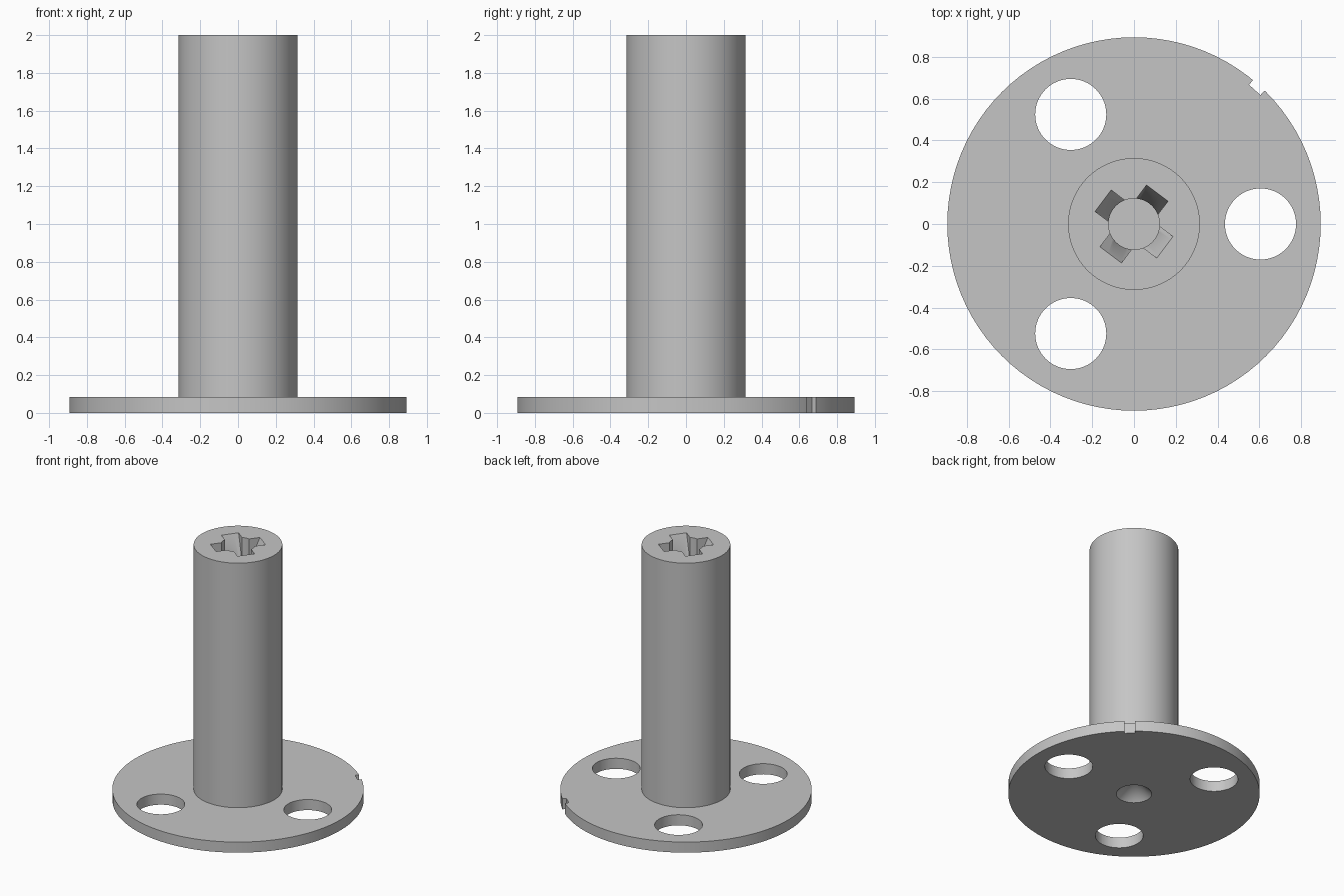
import bpy, bmesh, math
from mathutils import Matrix, Vector

if "Cube" in bpy.data.objects:
    bpy.data.objects.remove(bpy.data.objects["Cube"], do_unlink=True)

PLATE_R, PLATE_H = 0.893, 0.083
SHAFT_R, TOP = 0.315, 2.0
BORE_R, BORE_FLOOR = 0.122, 1.78

steel = bpy.data.materials.new("grey metal")
steel.use_nodes = True
GREY = (0.56, 0.56, 0.56, 1)
steel.diffuse_color = GREY
steel.node_tree.nodes["Principled BSDF"].inputs["Base Color"].default_value = GREY


def make_object(name, bm):
    bmesh.ops.recalc_face_normals(bm, faces=bm.faces)
    mesh = bpy.data.meshes.new(name)
    bm.to_mesh(mesh)
    bm.free()
    mesh.materials.append(steel)
    obj = bpy.data.objects.new(name, mesh)
    bpy.context.collection.objects.link(obj)
    return obj


def cylinder(name, radius, low, high, x=0, y=0):
    bm = bmesh.new()
    bmesh.ops.create_cone(bm, cap_ends=True, segments=64, radius1=radius, radius2=radius,
                          depth=high - low,
                          matrix=Matrix.Translation((x, y, (low + high) / 2)))
    return make_object(name, bm)


def prism(name, profile, half_width, angle):
    """Extrude a radius/height profile sideways, then turn it about z."""
    bm = bmesh.new()
    face = bm.faces.new([bm.verts.new((r, -half_width, z)) for r, z in profile])
    new = bmesh.ops.extrude_face_region(bm, geom=[face])["geom"]
    bmesh.ops.translate(bm, vec=(0, 2 * half_width, 0),
                        verts=[v for v in new if isinstance(v, bmesh.types.BMVert)])
    bm.transform(Matrix.Rotation(math.radians(angle), 4, "Z"))
    return make_object(name, bm)


def cut(target, cutter):
    mod = target.modifiers.new("cut", "BOOLEAN")
    mod.operation, mod.solver, mod.object = "DIFFERENCE", "EXACT", cutter
    bpy.context.view_layer.objects.active = target
    bpy.ops.object.modifier_apply(modifier=mod.name)
    bpy.data.objects.remove(cutter, do_unlink=True)


# Flange and shaft turned as one body, with a conical centre hole underneath
profile = [(0, 0.13), (0.126, 0), (PLATE_R, 0), (PLATE_R, PLATE_H),
           (SHAFT_R, PLATE_H), (SHAFT_R, TOP), (0, TOP)]
bm = bmesh.new()
verts = [bm.verts.new((r, 0, z)) for r, z in profile]
edges = [bm.edges.new(pair) for pair in zip(verts, verts[1:])]
bmesh.ops.spin(bm, geom=verts + edges, axis=(0, 0, 1), cent=(0, 0, 0),
               angle=math.tau, steps=96)
bmesh.ops.remove_doubles(bm, verts=bm.verts, dist=0.0001)
body = make_object("flanged_shaft", bm)

# Three mounting holes
for i in range(3):
    a = math.tau * i / 3
    cut(body, cylinder("hole_cutter", 0.17, -0.1, 0.2,
                       0.605 * math.cos(a), 0.605 * math.sin(a)))

# Locating notch in the rim
notch = [(0.863, -0.1), (1, -0.1), (1, 0.2), (0.863, 0.2)]
cut(body, prism("notch_cutter", notch, 0.037, 48))

# Cross-shaped drive recess: round bore and four arms with sloping ends
cut(body, cylinder("bore_cutter", BORE_R, BORE_FLOOR, TOP + 0.1))
slope = (0.185 - 0.09) / (TOP - BORE_FLOOR)
arm = [(0.03, 1.79), (0.09 + 0.01 * slope, 1.79), (0.185 + 0.1 * slope, 2.1), (0.03, 2.1)]
for i in range(4):
    cut(body, prism("arm_cutter", arm, 0.064, 53 + 90 * i))

# Smooth round walls with crisp edges
bpy.ops.object.select_all(action="DESELECT")
body.select_set(True)
bpy.context.view_layer.objects.active = body
bpy.ops.object.shade_smooth_by_angle(angle=math.radians(30))
